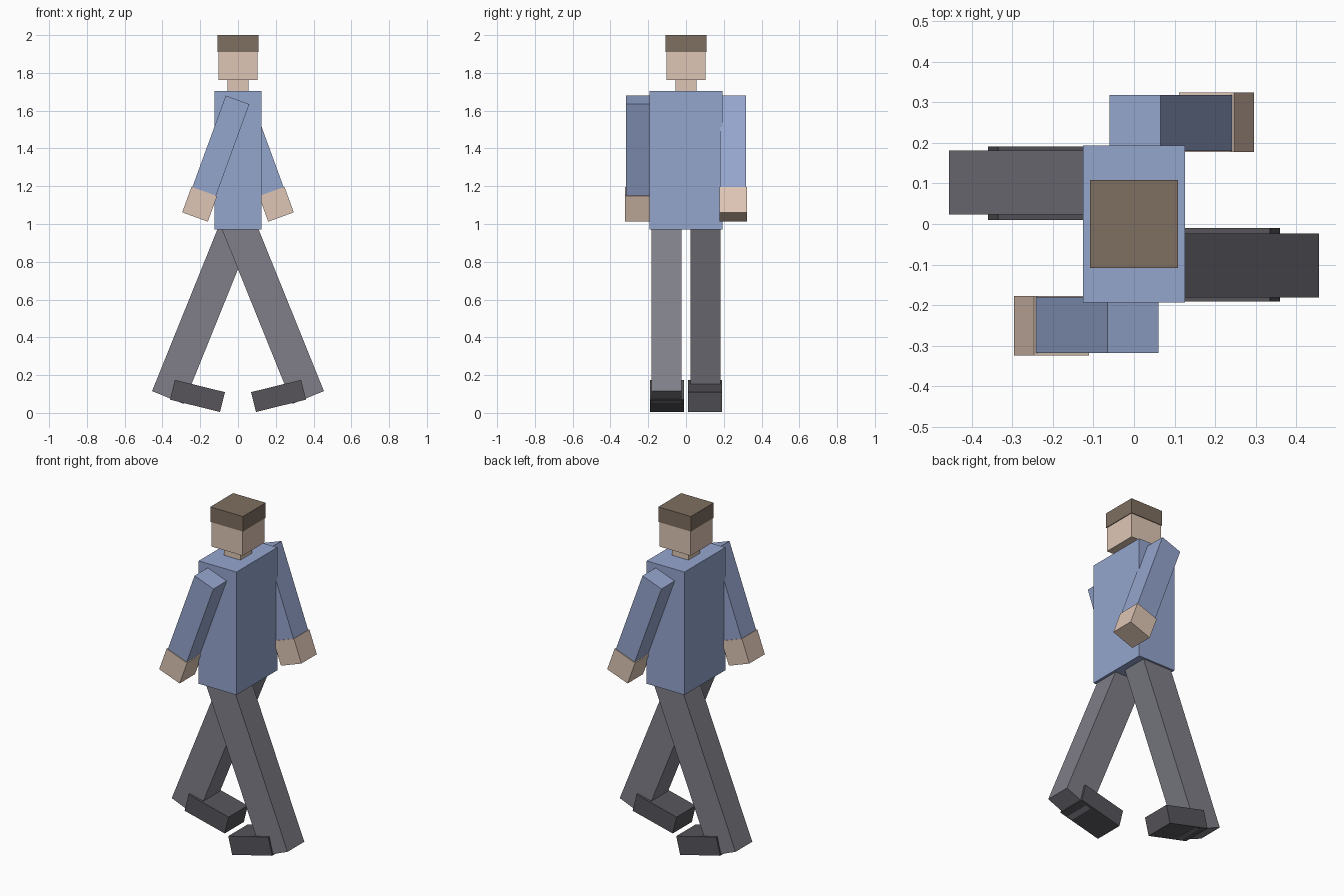
import bpy
import math
from mathutils import Matrix, Vector

cube = bpy.data.objects.get("Cube")
if cube:
    bpy.data.objects.remove(cube, do_unlink=True)


def material(name, rgb):
    """Flat material from 0-255 display values, converted to linear."""
    color = [((c / 255 + 0.055) / 1.055) ** 2.4 for c in rgb] + [1.0]
    mat = bpy.data.materials.new(name)
    mat.use_nodes = True
    mat.diffuse_color = color
    mat.node_tree.nodes["Principled BSDF"].inputs["Base Color"].default_value = color
    return mat


shirt = material("blue_shirt", (149, 166, 206))
trousers = material("grey_trousers", (128, 127, 137))
skin = material("skin", (223, 198, 181))
hair_brown = material("brown_hair", (127, 110, 96))
shoe_dark = material("dark_shoe", (87, 85, 91))


def box(name, mat, base, size, tilt=0.0):
    """Box standing on the centre of its base, tilted about the y axis."""
    bpy.ops.mesh.primitive_cube_add(size=1)
    obj = bpy.context.object
    obj.name = name
    obj.data.transform(Matrix.Translation((0, 0, size[2] / 2)) @ Matrix.Diagonal((*size, 1)))
    obj.location = Vector(base)
    obj.rotation_euler.y = math.radians(tilt)
    obj.data.materials.append(mat)


def limb_pair(part, mat, base, size, tilt):
    """Two boxes, each the other turned half way round the z axis."""
    x, y, z = base
    for turn in (1, -1):
        side = "left" if x * turn > 0 else "right"
        box(f"{side}_{part}", mat, (x * turn, y * turn, z), size, tilt * turn)


# Body and head
box("torso", shirt, (0, 0, 0.97), (0.25, 0.386, 0.735))
box("neck", skin, (0, 0, 1.69), (0.11, 0.11, 0.1))
box("head", skin, (0, 0, 1.763), (0.208, 0.208, 0.16))
box("hair", hair_brown, (0, 0, 1.91), (0.216, 0.216, 0.09))

# Swinging arms with hands
limb_pair("arm", shirt, (-0.179, -0.249, 1.172), (0.133, 0.138, 0.516), 20)
limb_pair("hand", skin, (-0.2275, -0.2505, 1.037), (0.144, 0.146, 0.144), 20)

# Striding legs with tilted shoes
limb_pair("leg", trousers, (0.3715, -0.1025, 0.0815), (0.18, 0.158, 1.0), -22)
limb_pair("shoe", shoe_dark, (0.2275, -0.1005, 0.0375), (0.273, 0.181, 0.108), -13.8)
